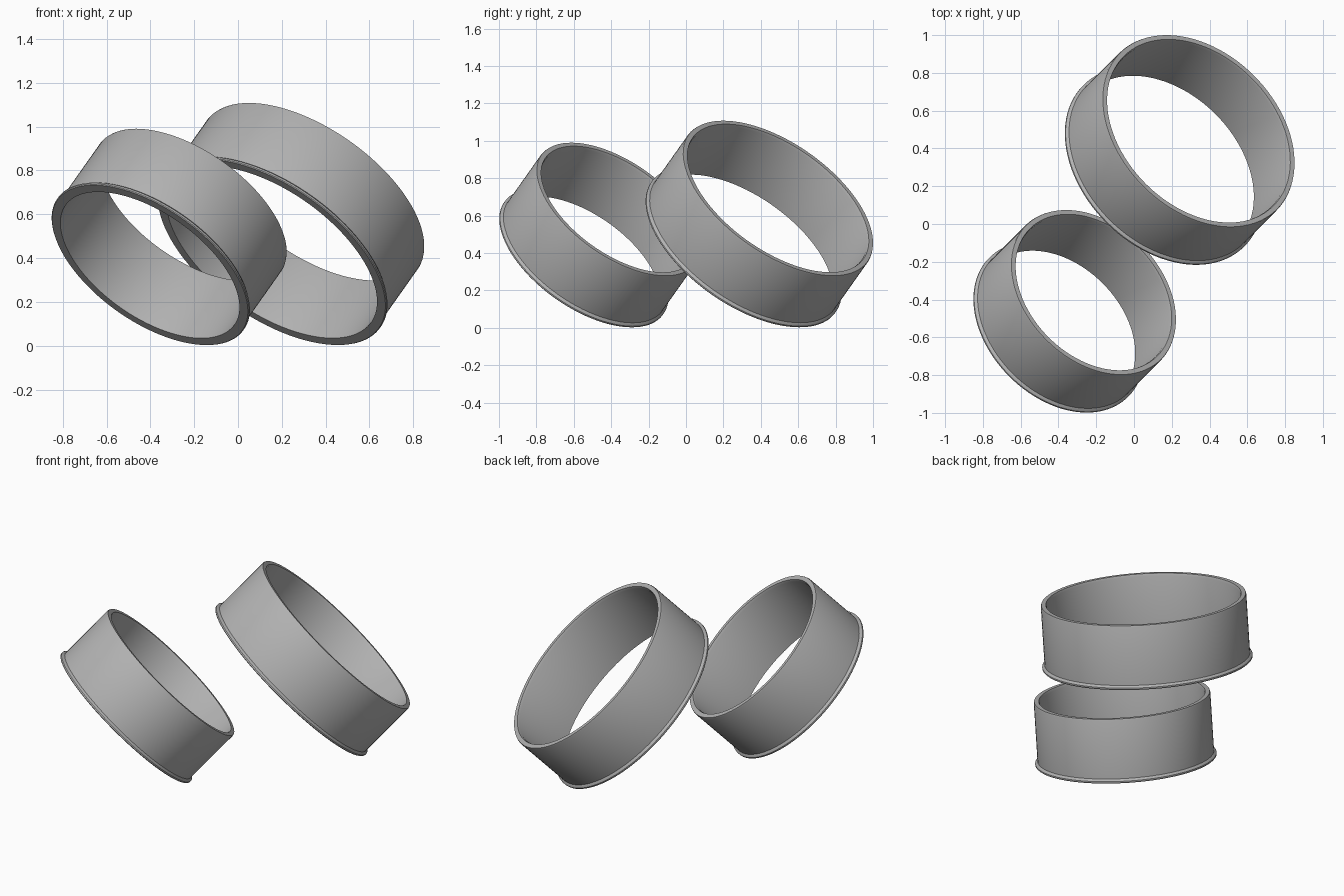
import bpy, bmesh, math
from mathutils import Vector

if "Cube" in bpy.data.objects:
    bpy.data.objects.remove(bpy.data.objects["Cube"])

AXIS = Vector((0.5, 0.5, math.sqrt(0.5)))   # both rings lean the same way
LENGTH = 0.377
SEGMENTS = 96

steel = bpy.data.materials.new("satin_grey")
steel.diffuse_color = (0.45, 0.45, 0.45, 1)
steel.use_nodes = True
steel.node_tree.nodes["Principled BSDF"].inputs["Base Color"].default_value = steel.diffuse_color


def ring(name, centre, body):
    """Lathe a short tube with a rounded lip at its lower end, then tilt it."""
    lip, bore, top = body + 0.014, body - 0.034, LENGTH
    profile = [
        (bore, 0.0), (lip - 0.004, 0.0), (lip, 0.004), (lip, 0.012),   # lower lip
        (lip - 0.005, 0.018), (body, 0.024),
        (body, top - 0.008), (body - 0.003, top),                     # upper outer edge
        (bore + 0.005, top), (bore, top - 0.014),                     # inner chamfer
    ]
    bm = bmesh.new()
    loops = []
    for i in range(SEGMENTS):
        a = 2 * math.pi * i / SEGMENTS
        loops.append([bm.verts.new((r * math.cos(a), r * math.sin(a), z))
                      for r, z in profile])
    n = len(profile)
    for i in range(SEGMENTS):
        p, q = loops[i], loops[(i + 1) % SEGMENTS]
        for j in range(n):
            k = (j + 1) % n
            bm.faces.new((p[j], q[j], q[k], p[k]))
    bmesh.ops.recalc_face_normals(bm, faces=bm.faces)
    mesh = bpy.data.meshes.new(name)
    bm.to_mesh(mesh)
    bm.free()
    mesh.materials.append(steel)
    obj = bpy.data.objects.new(name, mesh)
    bpy.context.collection.objects.link(obj)
    obj.location = centre
    obj.rotation_euler = AXIS.to_track_quat('Z', 'Y').to_euler()
    bpy.ops.object.select_all(action='DESELECT')
    obj.select_set(True)
    bpy.context.view_layer.objects.active = obj
    bpy.ops.object.shade_smooth_by_angle(angle=math.radians(25))


# small ring in front, large ring behind
ring("small_ring", (-0.402, -0.550, 0.368), 0.506)
ring("large_ring", (0.154, 0.304, 0.427), 0.589)
